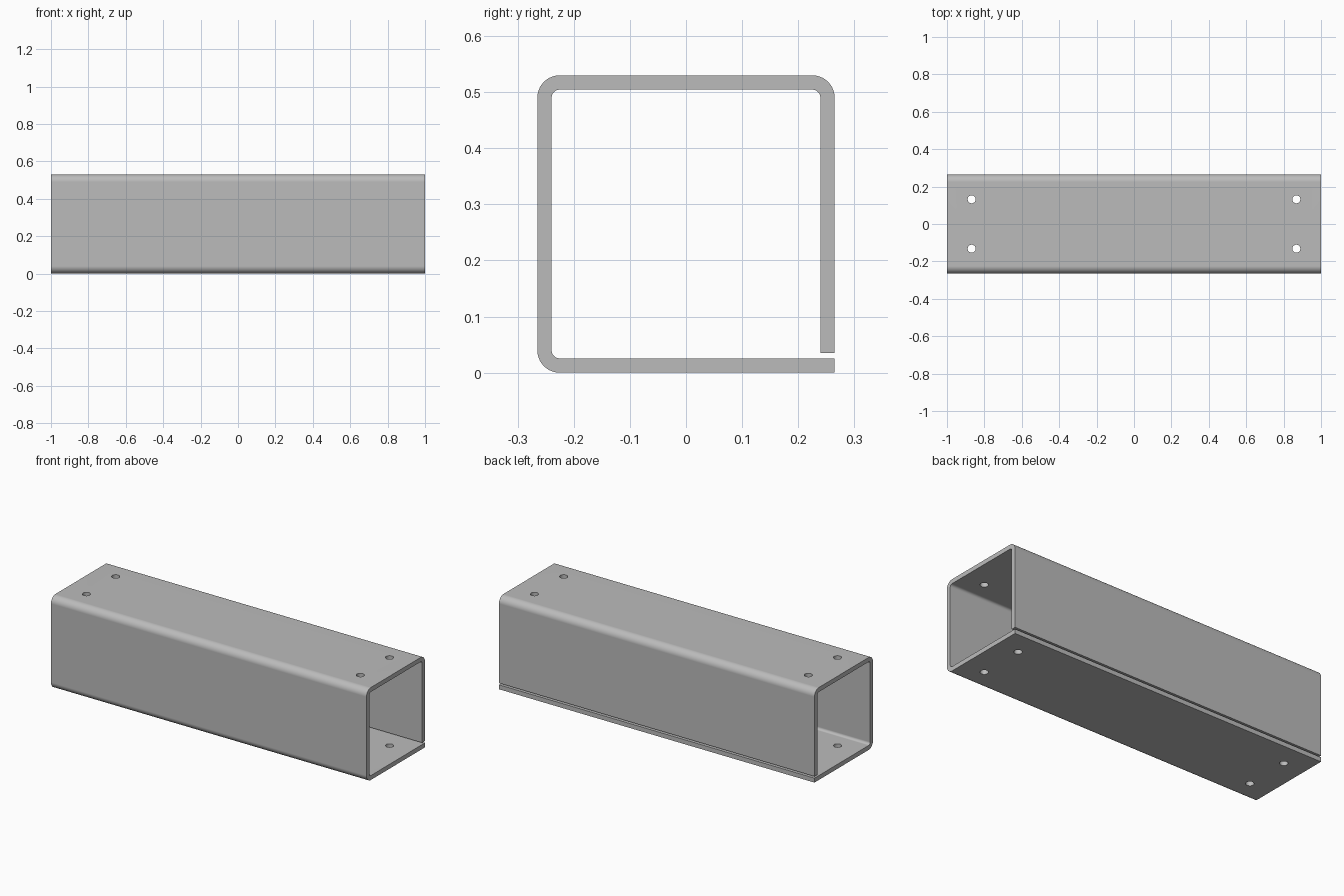
import bpy, bmesh, math

cube = bpy.data.objects.get("Cube")
if cube:
    bpy.data.objects.remove(cube, do_unlink=True)

LENGTH, SIZE, WALL, GAP = 2.0, 0.53, 0.0255, 0.0355
R_OUT, STEPS = 0.04, 10
R_IN = R_OUT - WALL
HALF = SIZE / 2

steel = bpy.data.materials.new("plain grey steel")
steel.use_nodes = True
grey = (0.5, 0.5, 0.5, 1.0)
steel.diffuse_color = grey
steel.node_tree.nodes["Principled BSDF"].inputs["Base Color"].default_value = grey

# Section as (outer, inner) point pairs in y, z: floor, front wall, roof, back wall
pairs = [((HALF, 0), (HALF, WALL))]
c = HALF - R_OUT
for cy, cz, start in ((-c, R_OUT, 270), (-c, SIZE - R_OUT, 180), (c, SIZE - R_OUT, 90)):
    for i in range(STEPS + 1):
        a = math.radians(start - 90 * i / STEPS)
        pairs.append(tuple((cy + r * math.cos(a), cz + r * math.sin(a)) for r in (R_OUT, R_IN)))
pairs.append(((HALF, GAP), (HALF - WALL, GAP)))

# Folded sheet tube: sweep the section along x
bm = bmesh.new()
rows = [[bm.verts.new((x, *p)) for pair in pairs for p in pair]
        for x in (-LENGTH / 2, LENGTH / 2)]
a, b = rows
for i in range(0, len(a) - 2, 2):
    o, n, o2, n2 = i, i + 1, i + 2, i + 3
    bm.faces.new((a[o], a[o2], b[o2], b[o]))        # outside
    bm.faces.new((a[n], b[n], b[n2], a[n2]))        # inside
    bm.faces.new((a[o], a[n], a[n2], a[o2]))        # end rims
    bm.faces.new((b[o], b[o2], b[n2], b[n]))
for i in (0, len(a) - 2):                           # free sheet edges
    bm.faces.new((a[i], b[i], b[i + 1], a[i + 1]))
bmesh.ops.recalc_face_normals(bm, faces=bm.faces)
mesh = bpy.data.meshes.new("folded_tube")
bm.to_mesh(mesh)
bm.free()
mesh.materials.append(steel)
tube = bpy.data.objects.new("folded_tube", mesh)
bpy.context.collection.objects.link(tube)

# Bolt holes through roof and floor
for x in (-0.868, 0.868):
    for y in (-0.132, 0.132):
        bpy.ops.mesh.primitive_cylinder_add(vertices=32, radius=0.0215, depth=1,
                                            location=(x, y, HALF))
        cutter = bpy.context.object
        cutter.name = "hole_cutter"
        cutter.hide_render = True
        cutter.data.materials.append(steel)
        cut = tube.modifiers.new("bolt_hole", 'BOOLEAN')
        cut.operation, cut.solver, cut.object = 'DIFFERENCE', 'EXACT', cutter
        bpy.context.view_layer.objects.active = tube
        bpy.ops.object.modifier_apply(modifier=cut.name)
        bpy.data.objects.remove(cutter, do_unlink=True)

# Smooth bends, crisp edges, flat panels
bpy.ops.object.select_all(action='DESELECT')
tube.select_set(True)
bpy.context.view_layer.objects.active = tube
bpy.ops.object.shade_smooth_by_angle(angle=math.radians(30))
weighted = tube.modifiers.new("flat_panels", 'WEIGHTED_NORMAL')
weighted.keep_sharp = True
